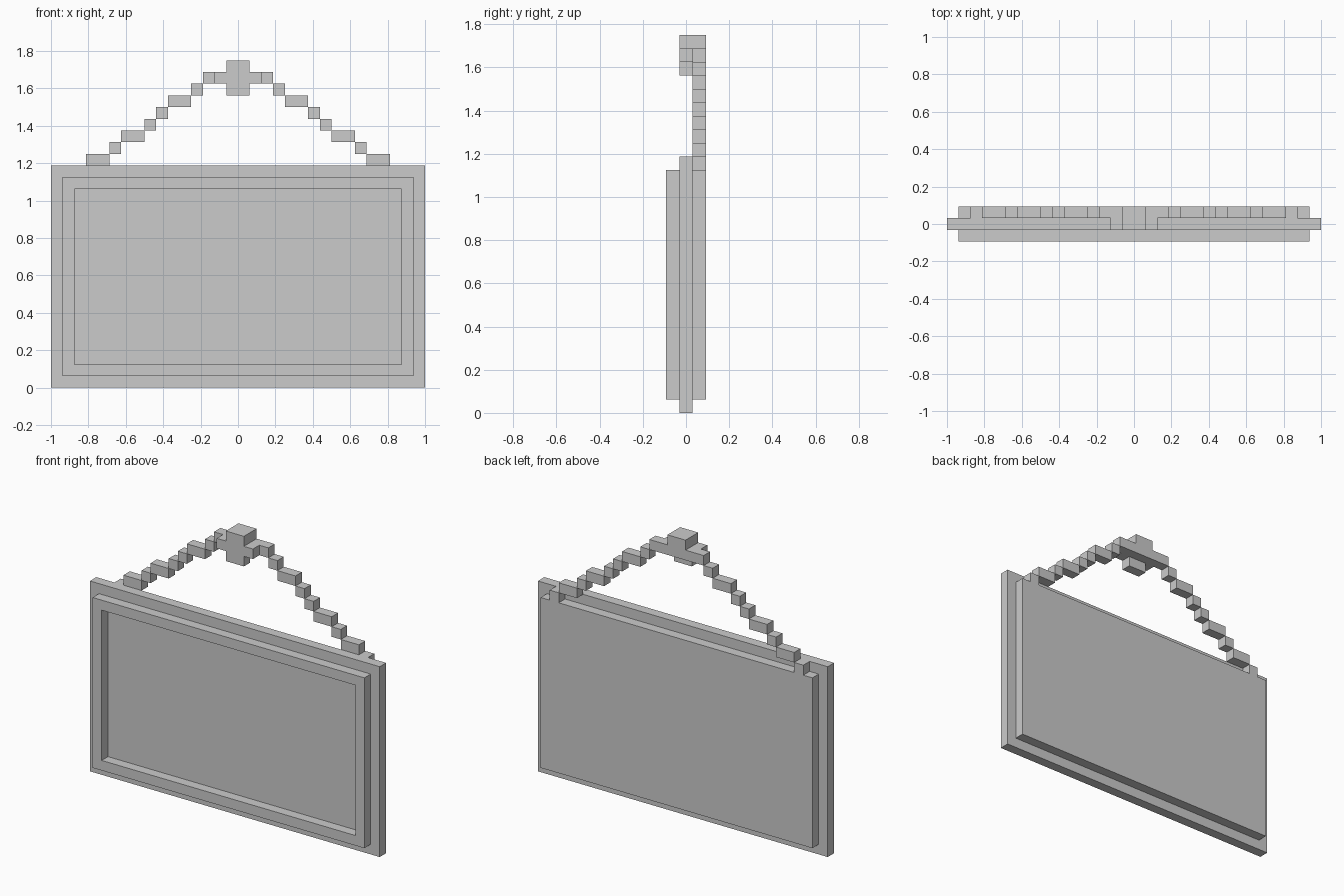
import bpy, bmesh
from mathutils import Vector, Matrix

if "Cube" in bpy.data.objects:
    bpy.data.objects.remove(bpy.data.objects["Cube"])

U = 1 / 16      # one block
H = U / 2


def finish(bm, name):
    bmesh.ops.recalc_face_normals(bm, faces=bm.faces[:])
    me = bpy.data.meshes.new(name)
    bm.to_mesh(me)
    bm.free()
    ob = bpy.data.objects.new(name, me)
    bpy.context.collection.objects.link(ob)
    return ob


def add_box(bm, x0, x1, y0, y1, z0, z1):
    size = Vector((x1 - x0, y1 - y0, z1 - z0))
    centre = Vector((x0 + x1, y0 + y1, z0 + z1)) / 2
    bmesh.ops.create_cube(bm, size=1, matrix=Matrix.Translation(centre) @ Matrix.Diagonal(size.to_4d()))


def inset_and_push(bm, face, dy):
    """Inset a face by one block, then extrude it along y."""
    bmesh.ops.inset_region(bm, faces=[face], thickness=U, use_even_offset=True)
    new = bmesh.ops.extrude_discrete_faces(bm, faces=[face])['faces'][0]
    bmesh.ops.translate(bm, verts=new.verts[:], vec=(0, dy, 0))
    return new


# sign board: plate, raised front rim with recessed panel, raised back panel
bm = bmesh.new()
add_box(bm, -1, 1, -H, H, 0, 19 * U)
bm.normal_update()
front = next(f for f in bm.faces if f.normal.y < -0.9)
back = next(f for f in bm.faces if f.normal.y > 0.9)
rim = inset_and_push(bm, front, -U)
bm.normal_update()
inset_and_push(bm, rim, U)
inset_and_push(bm, back, U)
finish(bm, "sign_board")

# hanging cord: one stepped side (x start, x end per row of blocks), mirrored
runs = [(13, 14), (11, 13), (10, 11), (8, 10), (7, 8), (6, 7), (4, 6), (3, 4)]
bm = bmesh.new()
for i, (a, b) in enumerate(runs):
    add_box(bm, a * U, b * U, H, 3 * H, (18 + i) * U, (19 + i) * U)
cord = finish(bm, "hanging_cord")
cord.modifiers.new("mirror", 'MIRROR').use_mirror_merge = False

# wall peg: blocks per row as (row, layer, half width); layer 0 front, 1 back
bm = bmesh.new()
cells = set()
for row, layer, half in [(25, 0, 1), (26, 0, 2), (26, 1, 3), (27, 0, 1), (27, 1, 1)]:
    cells |= {(x, layer, row) for x in range(-half, half)}
for c in cells:
    for axis in range(3):
        for side in (0, 1):
            n = list(c)
            n[axis] += 2 * side - 1
            if tuple(n) in cells:
                continue
            quad = []
            for p, q in ((0, 0), (1, 0), (1, 1), (0, 1)):
                v = list(c)
                v[axis] += side
                v[(axis + 1) % 3] += p
                v[(axis + 2) % 3] += q
                quad.append(bm.verts.new((v[0] * U, v[1] * U - H, v[2] * U)))
            bm.faces.new(quad)
bmesh.ops.remove_doubles(bm, verts=bm.verts[:], dist=1e-4)
bmesh.ops.recalc_face_normals(bm, faces=bm.faces[:])
bmesh.ops.dissolve_limit(bm, angle_limit=0.02, verts=bm.verts[:], edges=bm.edges[:])
finish(bm, "wall_peg")
